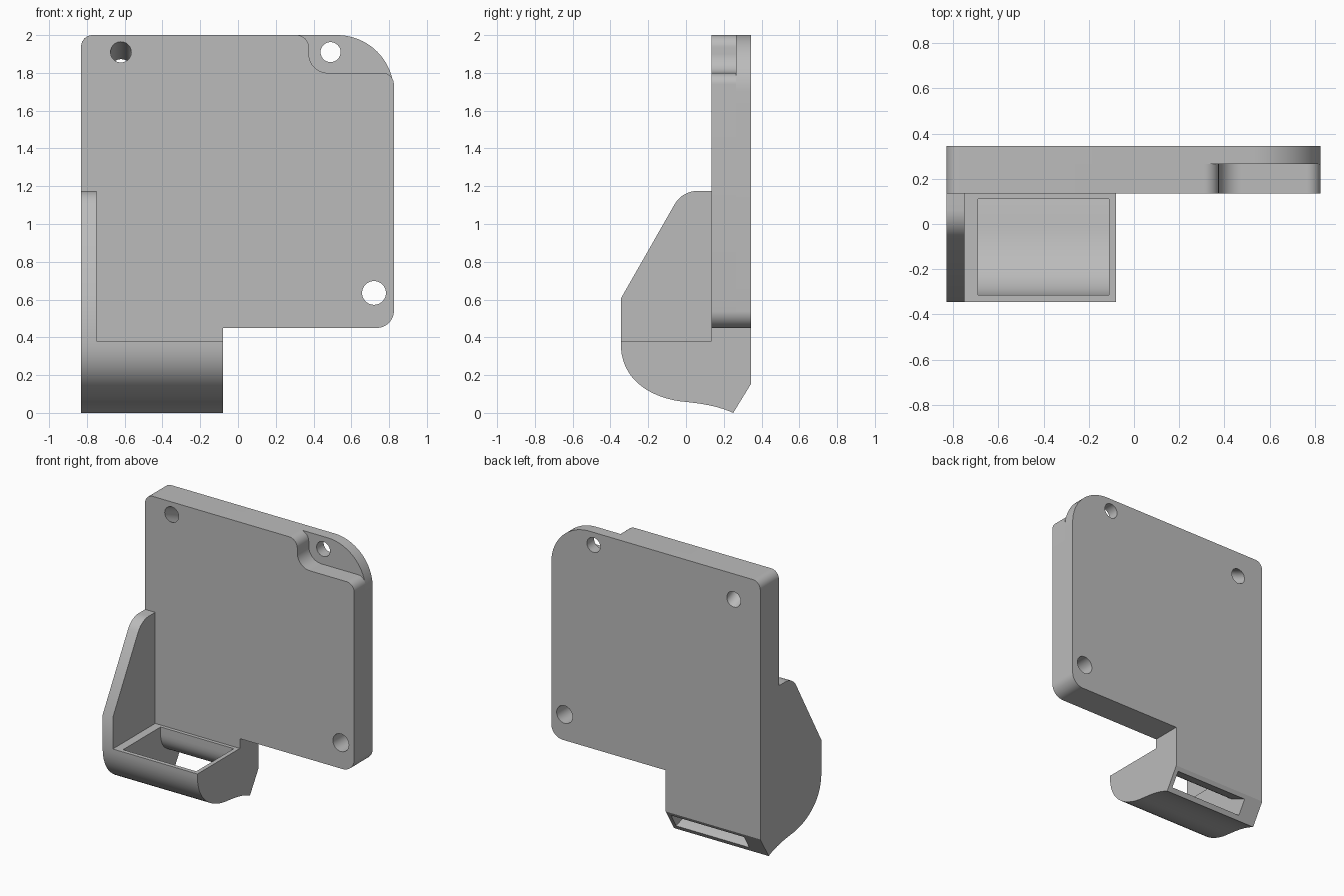
import bpy, bmesh, math
from mathutils import Vector
from mathutils.geometry import interpolate_bezier

cube = bpy.data.objects.get("Cube")
if cube:
    bpy.data.objects.remove(cube, do_unlink=True)

grey = bpy.data.materials.new("plain grey")
grey.use_nodes = True
grey.diffuse_color = (0.5, 0.5, 0.5, 1)
grey.node_tree.nodes["Principled BSDF"].inputs["Base Color"].default_value = (0.5, 0.5, 0.5, 1)


def rounded(corners, steps=12):
    """Outline from (a, b, radius) corners, each rounded by its radius."""
    pts = []
    for i, (a, b, r) in enumerate(corners):
        p = Vector((a, b))
        if r == 0:
            pts.append(p)
            continue
        u = (Vector(corners[i - 1][:2]) - p).normalized()
        v = (Vector(corners[(i + 1) % len(corners)][:2]) - p).normalized()
        half = u.angle(v) / 2
        centre = p + (u + v).normalized() * (r / math.sin(half))
        start = p + u * (r / math.tan(half)) - centre
        end = p + v * (r / math.tan(half)) - centre
        sweep = math.pi - 2 * half
        for k in range(steps + 1):
            t = k / steps
            pts.append(centre + (start * math.sin((1 - t) * sweep)
                                 + end * math.sin(t * sweep)) / math.sin(sweep))
    return pts


def curve(*controls):
    return [Vector(p[:2]) for p in interpolate_bezier(*[Vector((*c, 0)) for c in controls], 16)]


def circle(a, b, r, n=40):
    return [Vector((a + r * math.cos(k * math.tau / n), b + r * math.sin(k * math.tau / n)))
            for k in range(n)]


def prism(name, outline, axis, lo, hi, drop=0):
    """Extrude an outline along x or y; drop shears it downwards."""
    bm = bmesh.new()
    rings = []
    for t in (lo, hi):
        if axis == "X":
            rings.append([bm.verts.new((t, a, b)) for a, b in outline])
        else:
            rings.append([bm.verts.new((a, t, b - drop * (t - FRONT))) for a, b in outline])
    bm.faces.new(rings[0])
    bm.faces.new(rings[1])
    n = len(outline)
    for i in range(n):
        j = (i + 1) % n
        bm.faces.new((rings[0][i], rings[0][j], rings[1][j], rings[1][i]))
    bmesh.ops.recalc_face_normals(bm, faces=bm.faces)
    mesh = bpy.data.meshes.new(name)
    bm.to_mesh(mesh)
    bm.free()
    mesh.materials.append(grey)
    obj = bpy.data.objects.new(name, mesh)
    bpy.context.collection.objects.link(obj)
    return obj


def finish(obj, cutters=()):
    """Cut the openings, then smooth the curved faces."""
    bpy.ops.object.select_all(action="DESELECT")
    bpy.context.view_layer.objects.active = obj
    obj.select_set(True)
    for c in cutters:
        mod = obj.modifiers.new("cut", "BOOLEAN")
        mod.operation = "DIFFERENCE"
        mod.solver = "EXACT"
        mod.object = c
        bpy.ops.object.modifier_apply(modifier=mod.name)
    bpy.ops.object.shade_smooth_by_angle(angle=math.radians(30))


FRONT, STEP, BACK = 0.135, 0.265, 0.345
LEFT, RIGHT, DUCT = 0.825, -0.83, -0.08
TOP, BASE, SHELF = 2.0, 0.45, 0.38

# Screw holes, one of them slanted
holes = [prism("hole_cutter", circle(x, z, r), "Y", 0.1, 0.4, drop)
         for x, z, r, drop in ((-0.62, 1.91, 0.055, 0.44), (0.49, 1.91, 0.053, 0),
                               (0.72, 0.635, 0.063, 0))]

# Mounting plate: back layer with a large corner, front layer with a stepped notch
lower = [(RIGHT, TOP, 0.06), (RIGHT, BASE, 0), (LEFT, BASE, 0.09)]
plate_back = prism("plate_back", rounded(lower + [(LEFT, TOP, 0.3)], 20), "Y", STEP, BACK)
notch = [(LEFT, 1.8, 0.06), (0.375, 1.8, 0.1), (0.375, TOP, 0.065)]
plate_front = prism("plate_front", rounded(lower + notch), "Y", FRONT, STEP)
finish(plate_back, holes)
finish(plate_front, holes)

# Duct with a curved belly and a slanted outlet
belly = (curve((-0.345, 0.35), (-0.335, 0.15), (-0.15, 0.07), (0, 0.058))
         + curve((0, 0.058), (0.1, 0.047), (0.17, 0.035), (0.25, 0))[1:])
shell = [(-0.345, SHELF)] + belly + [(BACK, 0.155), (BACK, BASE), (FRONT, BASE), (FRONT, SHELF)]
duct = prism("duct", shell, "X", RIGHT, DUCT)

# Air channel from the top opening to the outlet
floor = (curve((-0.315, 0.35), (-0.3, 0.18), (-0.14, 0.1), (0, 0.088))
         + curve((0, 0.088), (0.1, 0.077), (0.19, 0.06), (0.268, 0.031))[1:])
roof = curve((0.326, 0.13), (0.22, 0.18), (0.11, 0.2), (0.11, 0.33))
channel = [(-0.315, 0.5)] + floor + [(0.36, 0), (0.42, 0.09)] + roof + [(0.11, 0.5)]
channel_cutter = prism("channel_cutter", channel, "X", -0.69, -0.11)
finish(duct, [channel_cutter])

# Side bracket joining the duct to the plate
bracket = rounded([(-0.345, SHELF, 0), (-0.345, 0.605, 0), (-0.02, 1.175, 0.14),
                   (FRONT, 1.175, 0), (FRONT, SHELF, 0)])
finish(prism("side_bracket", bracket, "X", RIGHT, -0.75))

for cutter in holes + [channel_cutter]:
    bpy.data.objects.remove(cutter, do_unlink=True)
